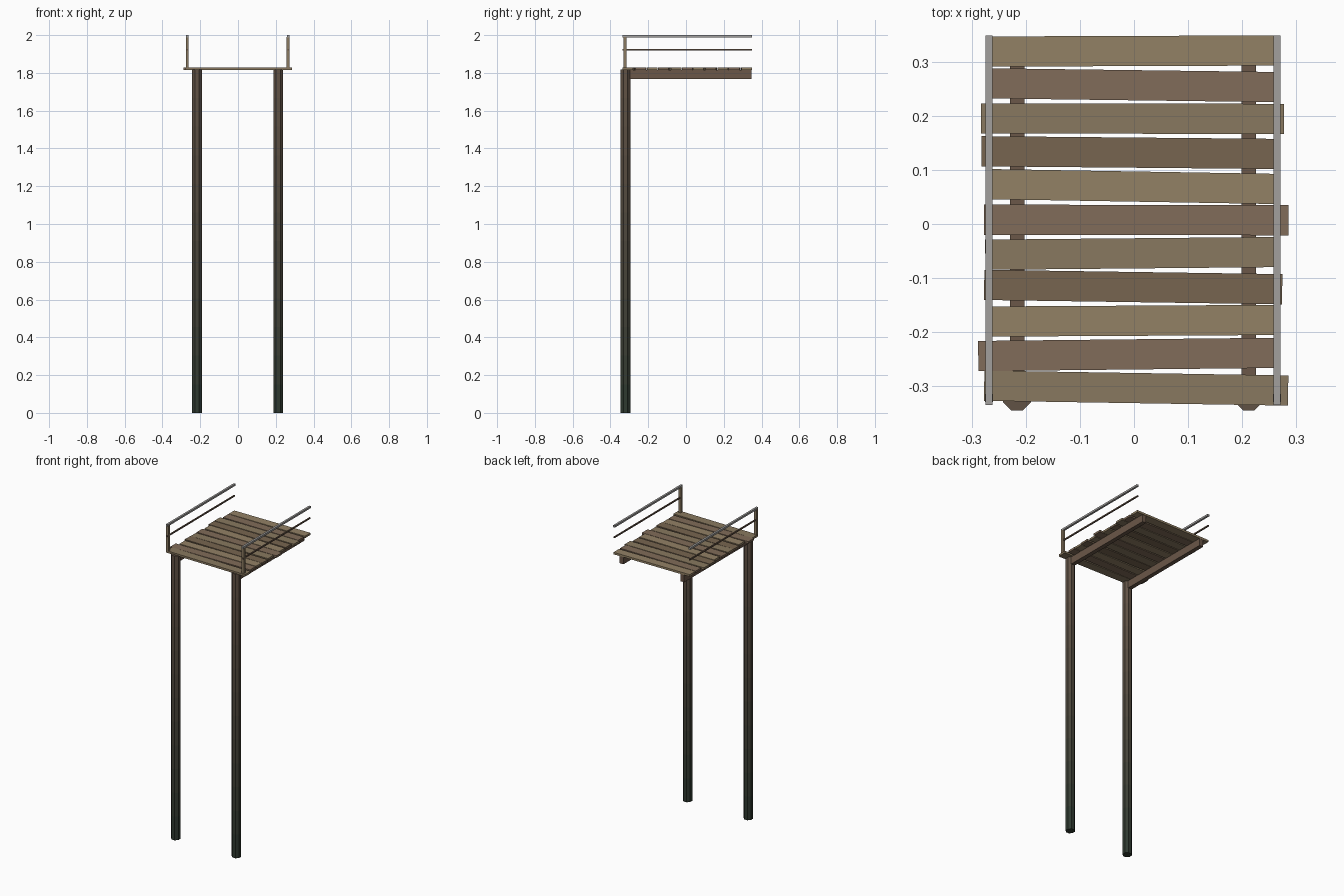
import bpy, bmesh, math

if "Cube" in bpy.data.objects:
    bpy.data.objects.remove(bpy.data.objects["Cube"])


def material(name, rgb):
    m = bpy.data.materials.new(name)
    m.diffuse_color = (*rgb, 1)
    m.use_nodes = True
    m.node_tree.nodes["Principled BSDF"].inputs["Base Color"].default_value = m.diffuse_color
    return m


def box(name, centre, size, mat, turn=0.0):
    bm = bmesh.new()
    bmesh.ops.create_cube(bm, size=1)
    bmesh.ops.scale(bm, vec=size, verts=bm.verts)
    me = bpy.data.meshes.new(name)
    bm.to_mesh(me)
    bm.free()
    me.materials.append(mat)
    ob = bpy.data.objects.new(name, me)
    ob.location = centre
    ob.rotation_euler.z = turn
    bpy.context.collection.objects.link(ob)
    return ob


def post(name, x, y, radius, height, mats):
    # octagonal pole in stacked bands, one weathering colour per band
    n = len(mats)
    bm = bmesh.new()
    rings = []
    for k in range(n + 1):
        rings.append([bm.verts.new((radius * math.cos(math.pi / 8 + i * math.pi / 4),
                                    radius * math.sin(math.pi / 8 + i * math.pi / 4),
                                    height * k / n)) for i in range(8)])
    for k in range(n):
        for i in range(8):
            j = (i + 1) % 8
            f = bm.faces.new((rings[k][i], rings[k][j], rings[k + 1][j], rings[k + 1][i]))
            f.material_index = k
    bm.faces.new(rings[0][::-1])
    bm.faces.new(rings[n]).material_index = n - 1
    me = bpy.data.meshes.new(name)
    bm.to_mesh(me)
    bm.free()
    for m in mats:
        me.materials.append(m)
    ob = bpy.data.objects.new(name, me)
    ob.location = (x, y, 0)
    bpy.context.collection.objects.link(ob)


# materials
woods = [material("wood_light", (0.29, 0.22, 0.13)),
         material("wood_brown", (0.22, 0.15, 0.10)),
         material("wood_mid", (0.25, 0.19, 0.115)),
         material("wood_dark", (0.185, 0.13, 0.08))]
joist_wood = material("joist_wood", (0.145, 0.095, 0.065))
rail_grey = material("rail_grey", (0.36, 0.35, 0.34))
low, high = (0.028, 0.042, 0.03), (0.12, 0.085, 0.06)
BANDS = 12
post_mats = []
for k in range(BANDS):
    t = k / (BANDS - 1)
    post_mats.append(material(f"post_weathering_{k}",
                              [a + (b - a) * t for a, b in zip(low, high)]))

DECK_BOTTOM, DECK_TOP = 1.815, 1.828

# deck planks: x left, x right, centre y at left end, centre y at right end
planks = [(-0.270, 0.268, 0.320, 0.322), (-0.270, 0.268, 0.261, 0.254),
          (-0.284, 0.278, 0.196, 0.195), (-0.283, 0.266, 0.135, 0.130),
          (-0.270, 0.266, 0.074, 0.065), (-0.278, 0.287, 0.008, 0.007),
          (-0.276, 0.268, -0.057, -0.052), (-0.278, 0.275, -0.113, -0.121),
          (-0.268, 0.271, -0.181, -0.178), (-0.289, 0.272, -0.245, -0.239),
          (-0.278, 0.286, -0.300, -0.309)]
for i, (x0, x1, y0, y1) in enumerate(planks):
    box(f"deck_plank_{i + 1}",
        ((x0 + x1) / 2, (y0 + y1) / 2, (DECK_BOTTOM + DECK_TOP) / 2),
        (math.hypot(x1 - x0, y1 - y0), 0.056, DECK_TOP - DECK_BOTTOM),
        woods[i % 4], math.atan2(y1 - y0, x1 - x0))

# supports and railings on both sides
OFFSET = -0.002
for side, s in (("left", -1), ("right", 1)):
    x = OFFSET + s * 0.215
    post(f"{side}_post", x, -0.32, 0.028, 1.818, post_mats)
    box(f"{side}_joist", (x, 0.012, 1.792), (0.027, 0.67, 0.048), joist_wood)
    rx = OFFSET + s * 0.267
    box(f"{side}_rail_post", (rx, -0.323, 1.905), (0.015, 0.015, 0.172), woods[2])
    box(f"{side}_top_rail", (rx, 0.007, 1.994), (0.013, 0.685, 0.012), rail_grey)
    box(f"{side}_lower_rail", (rx, 0.007, 1.923), (0.008, 0.685, 0.008), joist_wood)
